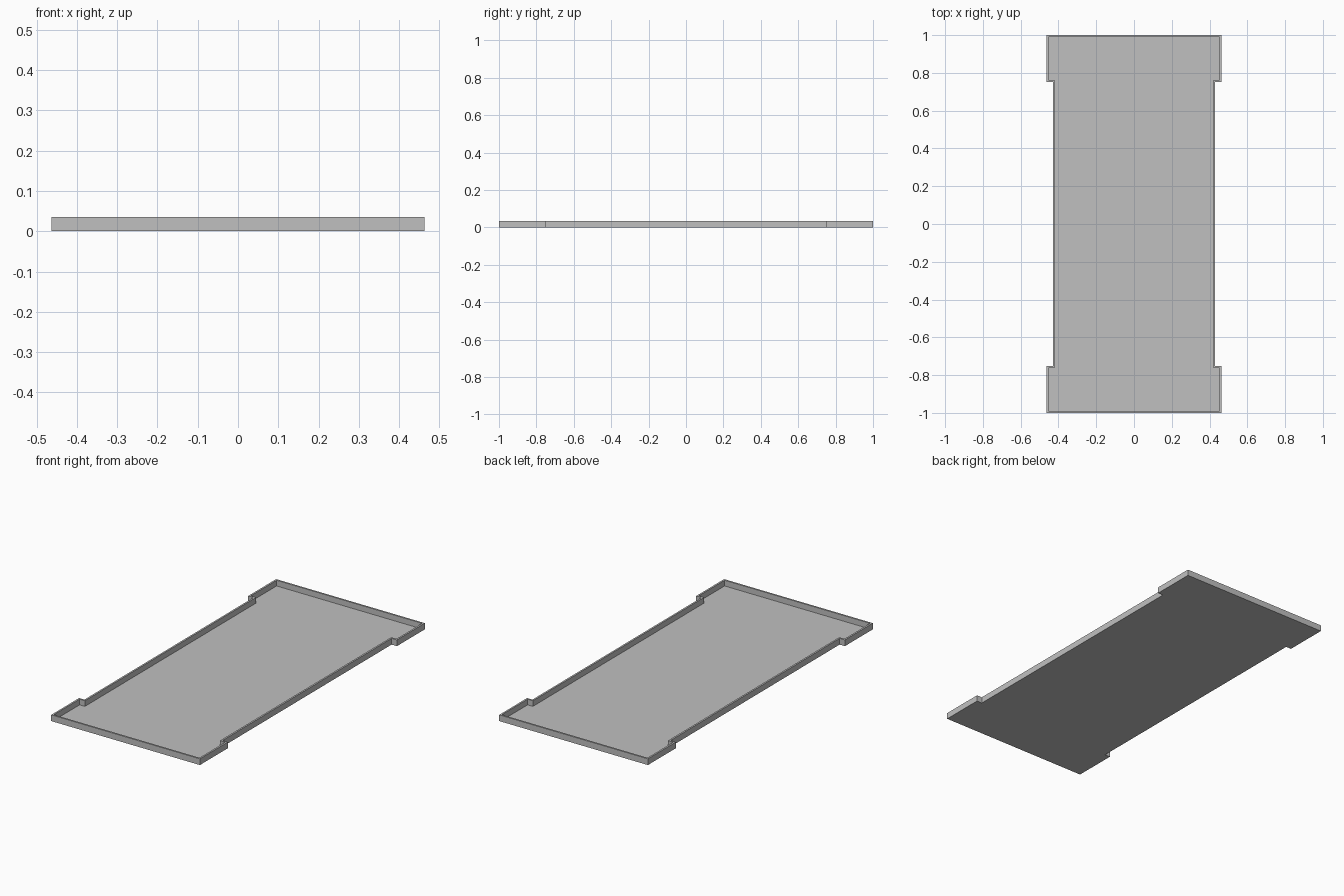
import bpy, bmesh
from mathutils import Vector

cube = bpy.data.objects.get("Cube")
if cube:
    bpy.data.objects.remove(cube, do_unlink=True)

END_X, WAIST_X = 0.463, 0.43   # half widths of the ends and the waist
END_Y, STEP_Y = 1.0, 0.752     # half length and where the waist begins
HEIGHT, WALL, FLOOR = 0.035, 0.01, 0.003

grey = bpy.data.materials.new("plain grey")
grey.use_nodes = True
colour = (0.53, 0.53, 0.53, 1)
grey.diffuse_color = colour
grey.node_tree.nodes["Principled BSDF"].inputs["Base Color"].default_value = colour

# Outline: one side from front to back, then the same side turned half round
side = [(END_X, -END_Y), (END_X, -STEP_Y), (WAIST_X, -STEP_Y),
        (WAIST_X, STEP_Y), (END_X, STEP_Y), (END_X, END_Y)]
outline = side + [(-x, -y) for x, y in side]

# Solid slab
bm = bmesh.new()
base = bm.faces.new([bm.verts.new((x, y, 0)) for x, y in outline])
slab = bmesh.ops.extrude_face_region(bm, geom=[base])["geom"]
raised = [v for v in slab if isinstance(v, bmesh.types.BMVert)]
bmesh.ops.translate(bm, verts=raised, vec=Vector((0, 0, HEIGHT)))
bmesh.ops.recalc_face_normals(bm, faces=bm.faces[:])

# Sink the inside to leave a thin raised rim around the floor
top = next(f for f in bm.faces if f.normal.z > 0.9)
bmesh.ops.inset_region(bm, faces=[top], thickness=WALL, use_even_offset=True)
sunk = bmesh.ops.extrude_discrete_faces(bm, faces=[top])["faces"][0]
bmesh.ops.translate(bm, verts=sunk.verts[:], vec=Vector((0, 0, FLOOR - HEIGHT)))
bmesh.ops.recalc_face_normals(bm, faces=bm.faces[:])

mesh = bpy.data.meshes.new("shallow_tray")
bm.to_mesh(mesh)
bm.free()
mesh.materials.append(grey)
tray = bpy.data.objects.new("shallow_tray", mesh)
bpy.context.collection.objects.link(tray)
